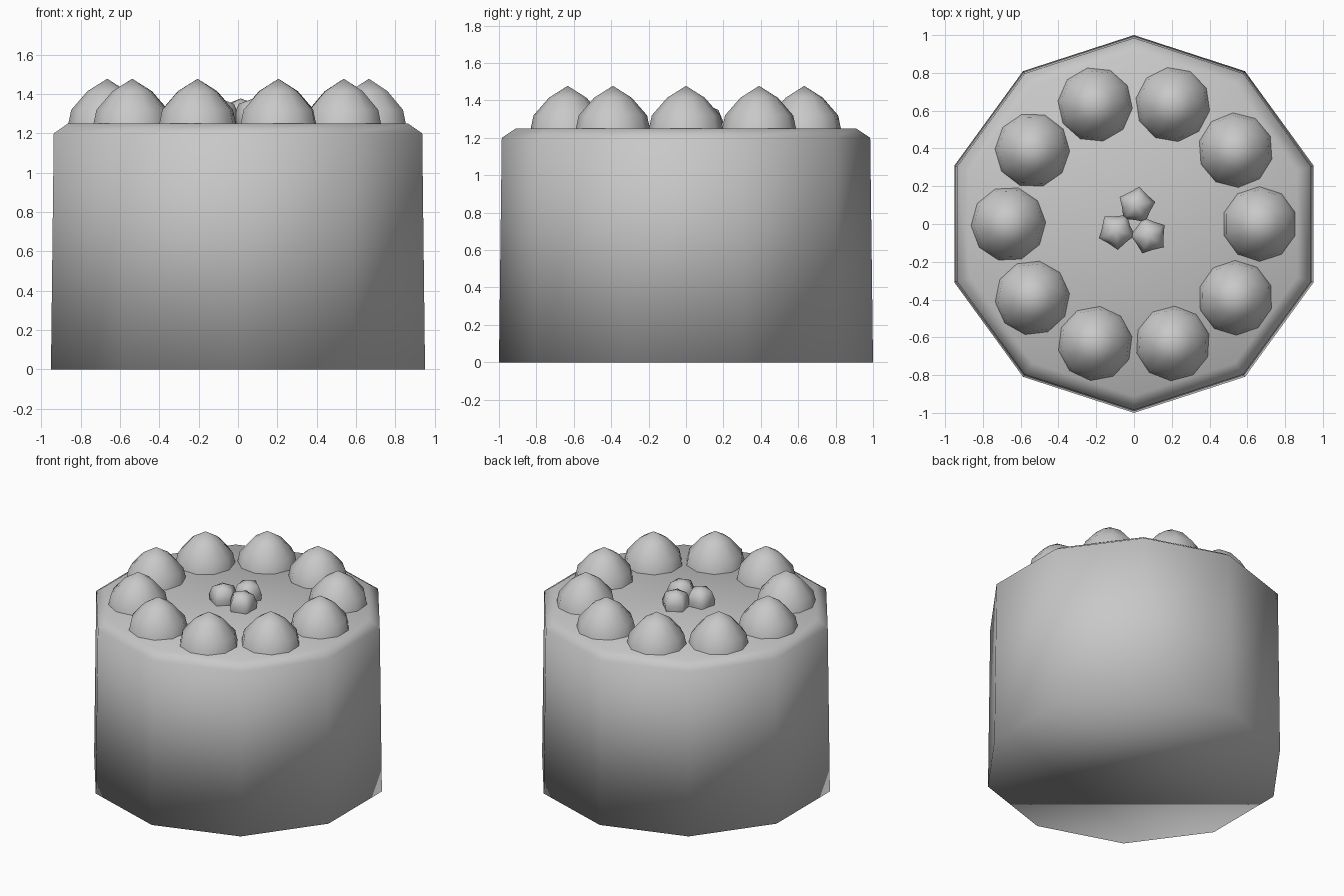
import bpy, bmesh
from math import pi, sin, cos, radians

cube = bpy.data.objects.get("Cube")
if cube:
    bpy.data.objects.remove(cube, do_unlink=True)

grey = bpy.data.materials.new("plain grey")
grey.use_nodes = True
colour = (0.58, 0.58, 0.58, 1)
grey.diffuse_color = colour
grey.node_tree.nodes["Principled BSDF"].inputs["Base Color"].default_value = colour


def lathe(name, profile, sides, turn=0.0, loc=(0, 0, 0), notch=1.0, floor=False, lean=0.0):
    """Spin a (radius, height) profile; notch pulls in every second side."""
    bm = bmesh.new()
    rings = []
    for r, z in profile:
        if r == 0:
            rings.append([bm.verts.new((0, 0, z))])
            continue
        ring = []
        for i in range(sides):
            a = turn + 2 * pi * i / sides
            s = r * (notch if i % 2 else 1)
            ring.append(bm.verts.new((s * cos(a), s * sin(a), z)))
        rings.append(ring)
    for low, high in zip(rings, rings[1:]):
        for i in range(sides):
            j = (i + 1) % sides
            if len(high) == 1:
                bm.faces.new((low[i], low[j], high[0]))
            else:
                bm.faces.new((low[i], low[j], high[j], high[i]))
    if floor:
        bm.faces.new(rings[0][::-1])
    if len(rings[-1]) > 1:
        bm.faces.new(rings[-1])
    for f in bm.faces:
        f.smooth = True
    mesh = bpy.data.meshes.new(name)
    bm.to_mesh(mesh)
    bm.free()
    mesh.materials.append(grey)
    obj = bpy.data.objects.new(name, mesh)
    obj.location = loc
    obj.rotation_euler.z = lean
    bpy.context.collection.objects.link(obj)
    return obj


# Ten-sided cake body with a bevelled rim
lathe("cake_body", [(1, 0), (0.985, 1.2), (0.91, 1.25)], 10, turn=pi / 2, floor=True)

# Ring of pointed cream dollops
TOP = 1.24
for k in range(10):
    a = 2 * pi * k / 10
    lathe(f"cream_dollop_{k + 1}",
          [(0.2, 0), (0.183, 0.08), (0.1, 0.175), (0, 0.238)], 10,
          turn=pi / 10 + 0.7 * k, loc=(0.665 * cos(a), 0.665 * sin(a), TOP))

# Three small lobed blobs in the middle
for k in range(3):
    a = radians(82 + 120 * k)
    lathe(f"centre_blob_{k + 1}",
          [(0.092, 0), (0.1, 0.05), (0.075, 0.11), (0, 0.138)], 10,
          turn=a, loc=(0.1 * cos(a), 0.1 * sin(a), TOP), notch=0.78)
